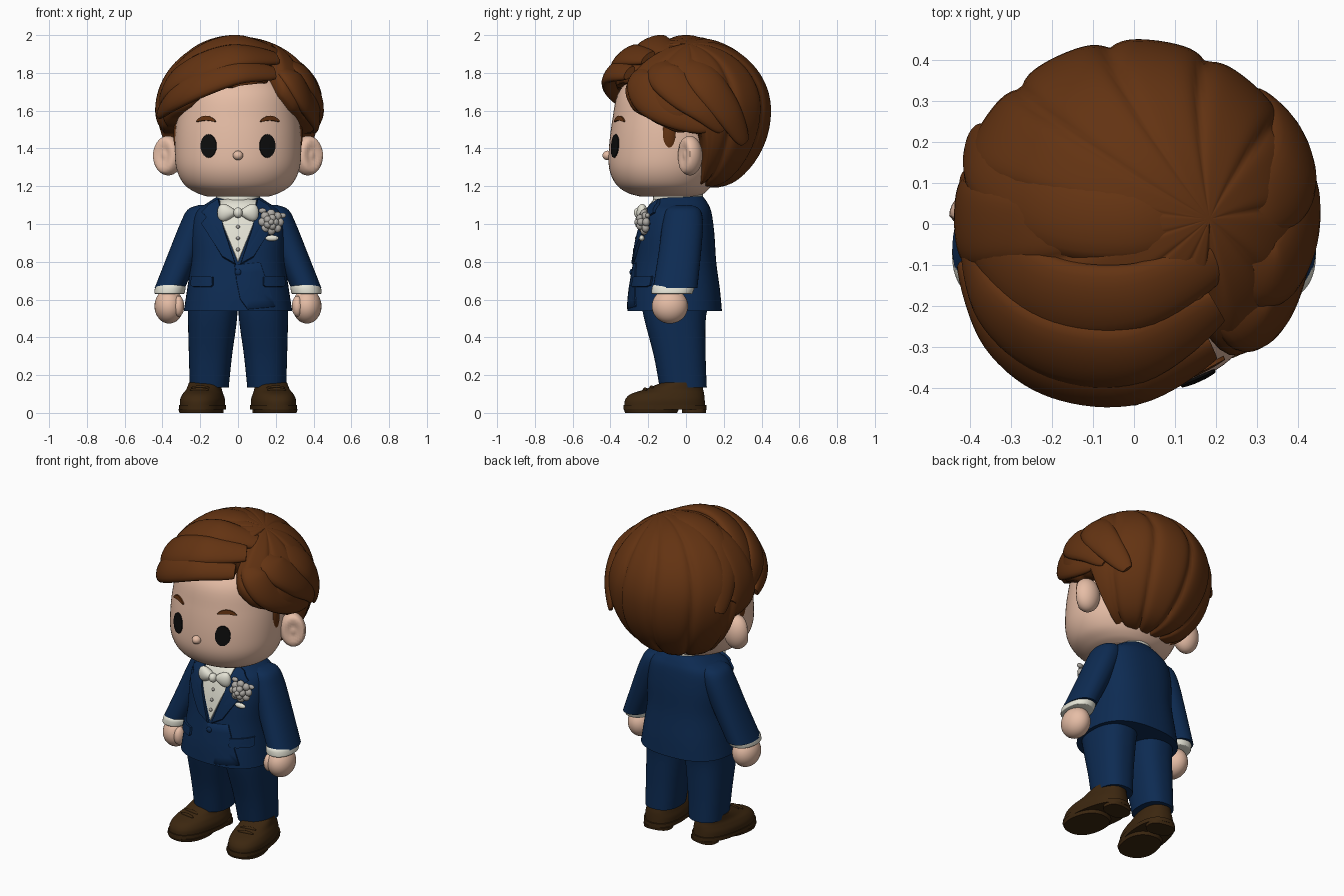
import bpy, bmesh, math
from mathutils import Vector
from mathutils.bvhtree import BVHTree

if "Cube" in bpy.data.objects:
    bpy.data.objects.remove(bpy.data.objects["Cube"])

def material(name, r, g, b):
    m = bpy.data.materials.new(name)
    m.diffuse_color = (r, g, b, 1)
    m.use_nodes = True
    m.node_tree.nodes["Principled BSDF"].inputs["Base Color"].default_value = m.diffuse_color
    return m

HAIR = material("chestnut hair", .125, .033, .006)
SKIN = material("skin", .79, .51, .38)
NAVY = material("navy cloth", .004, .024, .085)
IVORY = material("ivory cloth", .78, .77, .67)
BLACK = material("black", .004, .004, .004)
LEATHER = material("brown leather", .045, .02, .005)
SILVER = material("silver", .42, .40, .37)

def finish(name, bm, mat, angle=50, face_front=False):
    bmesh.ops.remove_doubles(bm, verts=bm.verts, dist=1e-5)
    bmesh.ops.recalc_face_normals(bm, faces=bm.faces)
    bm.normal_update()
    if face_front and sum(f.normal.y for f in bm.faces) > 0:
        bmesh.ops.reverse_faces(bm, faces=bm.faces)
    me = bpy.data.meshes.new(name)
    bm.to_mesh(me)
    bm.free()
    me.materials.append(mat)
    me.shade_smooth()
    me.set_sharp_from_angle(angle=math.radians(angle))
    ob = bpy.data.objects.new(name, me)
    bpy.context.collection.objects.link(ob)
    return ob

def spline(pts, k=6):
    pts = [Vector(p) for p in pts]
    out = []
    for i in range(len(pts) - 1):
        a, b, c, d = (pts[max(0, min(len(pts) - 1, i + o))] for o in (-1, 0, 1, 2))
        for j in range(k):
            t = j / k
            out.append(.5 * (2 * b + (c - a) * t + (2 * a - 5 * b + 4 * c - d) * t * t
                             + (3 * b - a - 3 * c + d) * t ** 3))
    return out + [pts[-1]]

def skin_rings(bm, rings, cap=True):
    vs = [[bm.verts.new(p) for p in r] for r in rings]
    n = len(vs[0])
    for a, b in zip(vs, vs[1:]):
        for i in range(n):
            bm.faces.new((a[i], a[(i + 1) % n], b[(i + 1) % n], b[i]))
    if cap:
        bm.faces.new(vs[0])
        bm.faces.new(vs[-1])

def loft(name, rows, mat, e=2.2, n=56, k=6, sx=1):
    """Horizontal superellipse sections: z, centre x, half x, front y, back y."""
    rings = []
    for z, cx, rx, yf, yb in spline(rows, k):
        ring = []
        for i in range(n):
            c, s = math.cos(math.tau * i / n), math.sin(math.tau * i / n)
            ring.append((sx * cx + rx * math.copysign(abs(c) ** (2 / e), c),
                         (yf + yb) / 2 + (yb - yf) / 2 * math.copysign(abs(s) ** (2 / e), s), z))
        rings.append(ring)
    bm = bmesh.new()
    skin_rings(bm, rings)
    return finish(name, bm, mat)

def blob(name, loc, rad, mat, f=None):
    bm = bmesh.new()
    bmesh.ops.create_uvsphere(bm, u_segments=32, v_segments=18, radius=1)
    for v in bm.verts:
        p = f(v.co.copy()) if f else v.co
        v.co = [l + r * q for l, r, q in zip(loc, rad, p)]
    return finish(name, bm, mat)

def lock(name, pts, w, th, mat=HAIR, centre=(0, 0, 1.5)):
    """Flattened tapering strand that lies on the head."""
    path = spline(pts, 8)
    rings = []
    for i, p in enumerate(path):
        t = i / (len(path) - 1)
        tan = (path[min(i + 1, len(path) - 1)] - path[max(i - 1, 0)]).normalized()
        nor = p - Vector(centre)
        nor = (nor - tan * nor.dot(tan)).normalized()
        side = tan.cross(nor)
        s = math.sin(math.pi * (.1 + .86 * t)) ** .6
        rings.append([p + side * w * s * math.cos(a) + nor * th * s * math.sin(a)
                      for a in (math.tau * q / 18 for q in range(18))])
    bm = bmesh.new()
    skin_rings(bm, rings)
    return finish(name, bm, mat)

def tree_of(ob):
    return BVHTree.FromPolygons([v.co for v in ob.data.vertices], [p.vertices for p in ob.data.polygons])

def patch(name, tree, outline, mat, lift):
    """Thin plate with outline (x, z), wrapped onto the front of a surface."""
    pts = [Vector(p) for p in outline]
    mid = sum(pts, Vector((0, 0))) / len(pts)
    edge = [a.lerp(b, j / 5) for a, b in zip(pts, pts[1:] + pts[:1]) for j in range(5)]
    rings = []
    for s, off in ((.001, lift), (.3, lift), (.6, lift), (.95, lift), (1, -.004)):
        ring = []
        for q in edge:
            x, z = mid.lerp(q, s)
            p, nrm = tree.ray_cast((x, -1, z), (0, 1, 0))[:2]
            if p is None:
                p, nrm = tree.find_nearest((x, -.3, z))[:2]
            ring.append(p + nrm * (off if nrm.y < 0 else -off))
        rings.append(ring)
    bm = bmesh.new()
    skin_rings(bm, rings, cap=False)
    return finish(name, bm, mat, 60, True)

def oval(x, z, rx, rz, bend=0):
    return [(x + rx * math.cos(a), z + rz * math.sin(a) - bend * math.cos(a) ** 2)
            for a in (math.tau * i / 20 for i in range(20))]

# Head
head = loft("head", [(1.145, 0, .16, -.24, .06), (1.165, 0, .22, -.31, .1), (1.21, 0, .285, -.37, .14),
                     (1.29, 0, .325, -.406, .18), (1.4, 0, .335, -.408, .2), (1.55, 0, .325, -.39, .2),
                     (1.7, 0, .29, -.355, .17), (1.8, 0, .2, -.25, .1), (1.83, 0, .1, -.15, 0)], SKIN, 2.1, 72)
face = tree_of(head)
blob("nose", (0, -.415, 1.363), (.027, .027, .025), SKIN)

# Hair cap: columns run from an off-centre crown down to a hairline set by azimuth (0 = front)
LINE = [(-180, 1.17), (-108, 1.18), (-101, 1.47), (-75, 1.5), (-60, 1.56), (-40, 1.62), (-25, 1.7), (0, 1.74),
        (22, 1.77), (28, 1.82), (33, 1.7), (45, 1.6), (65, 1.53), (80, 1.48), (101, 1.47), (108, 1.18), (180, 1.17)]
def hairline(a):
    for (a0, z0), (a1, z1) in zip(LINE, LINE[1:]):
        if a <= a1:
            return z0 + (z1 - z0) * (a - a0) / (a1 - a0)
    return 1.17
N, ROWS = 180, 32
rings = [[] for _ in range(ROWS + 2)]
for i in range(N):
    deg = -180 + 360 * i / N
    a, zmin = math.radians(deg), hairline(deg)
    h = zmin - 1.6
    tmax = math.acos(max(-1, min(1, h / (.385 if h > 0 else .45))))
    for j in range(ROWS + 2):
        t = min(1, j / ROWS)
        th = tmax * t
        rho = math.sin(th)
        shift = .42 * (1 - rho) if th < math.pi / 2 else 0
        u, v = rho * math.sin(a) + shift, -rho * math.cos(a)
        up = math.sqrt(max(0, 1 - u * u - v * v))
        z = .385 * up if th < math.pi / 2 else .45 * math.cos(th)
        crease = (1 - abs(math.sin(5.5 * a + .5 * th))) ** 3
        m = 1.02 - .045 * crease * min(1, th) - .07 * math.exp(-((deg - 28) / 5) ** 2) * min(1, 2 * th)
        m -= .07 * max(0, (t - .86) / .14) ** 2
        k = m if j <= ROWS else m * .72
        rings[j].append((.43 * u * k, .012 + .43 * v * k, 1.6 + z * m))
bm = bmesh.new()
skin_rings(bm, rings)
finish("hair_cap", bm, HAIR, 70)

# Swept fringe and side locks either side of the parting
for i, (pts, w) in enumerate([
    ([(.19, -.30, 1.80), (0, -.385, 1.805), (-.2, -.365, 1.74), (-.34, -.27, 1.66), (-.42, -.10, 1.58)], .085),
    ([(.2, -.2, 1.88), (0, -.315, 1.89), (-.2, -.30, 1.83), (-.35, -.19, 1.74), (-.41, -.02, 1.63)], .1),
    ([(.2, -.09, 1.91), (0, -.18, 1.955), (-.2, -.17, 1.89), (-.35, -.05, 1.76), (-.41, .12, 1.6)], .1),
    ([(.19, .03, 1.91), (0, 0, 1.965), (-.2, .03, 1.91), (-.35, .13, 1.75), (-.39, .22, 1.56)], .1),
    ([(.23, -.2, 1.82), (.29, -.24, 1.76), (.35, -.19, 1.66), (.40, -.04, 1.57), (.40, .12, 1.51)], .09),
    ([(.22, -.09, 1.87), (.33, -.12, 1.80), (.39, -.03, 1.71), (.41, .1, 1.61), (.38, .2, 1.5)], .1),
    ([(.22, .04, 1.88), (.32, .05, 1.82), (.38, .13, 1.72), (.37, .23, 1.58), (.31, .31, 1.43)], .1),
]):
    lock(f"hair_lock_{i + 1}", pts, w, .04)

# Suit jacket and shirt
jacket = loft("jacket", [(1.145, 0, .11, -.15, .09), (1.11, 0, .165, -.18, .115), (1.06, 0, .23, -.215, .135),
                         (.95, 0, .25, -.25, .15), (.8, 0, .25, -.275, .16), (.65, 0, .27, -.3, .18),
                         (.54, 0, .287, -.31, .19)], NAVY, 2.5, 72)
chest = tree_of(jacket)
loft("shirt_collar", [(1.08, 0, .11, -.16, .08), (1.13, 0, .118, -.175, .09), (1.17, 0, .11, -.165, .09)], IVORY)
patch("shirt_front", chest, [(-.1, 1.13), (0, 1.135), (.1, 1.13), (.085, 1), (0, .79), (-.085, 1)], IVORY, .006)
for z in (.985, .925, .865):
    p = chest.ray_cast((0, -1, z), (0, 1, 0))[0]
    blob("shirt_stud", (0, p.y - .008, z), (.01, .008, .01), SILVER)
p = chest.ray_cast((0, -1, .745), (0, 1, 0))[0]
blob("jacket_button", (0, p.y - .004, .745), (.017, .01, .017), NAVY)
patch("jacket_overlap", chest, [(-.02, .785), (.12, .8), (.2, .56), (.05, .545), (.01, .6), (-.01, .7)], NAVY, .005)
blob("bow_knot", (0, -.25, 1.06), (.024, .026, .028), IVORY)

for s in (-1, 1):
    side = "left" if s > 0 else "right"
    # Face details
    patch(f"{side}_eye", face, oval(s * .155, 1.413, .043, .064), BLACK, .006)
    patch(f"{side}_eyebrow", face, oval(s * .167, 1.56, .052, .013, .018), HAIR, .009)
    dent = Vector((.55 * s, -.83, .05)).normalized()
    blob(f"{side}_ear", (s * .37, .02, 1.362), (.08, .068, .105), SKIN,
         lambda p: p * (1 - .45 * min(1, max(0, (p.dot(dent) - .62) / .25))))
    blob(f"{side}_sideburn", (s * .318, -.09, 1.47), (.024, .04, .09), HAIR)
    # Lapel, pocket flap and bow wing
    patch(f"{side}_lapel", chest, [(s * x, z) for x, z in (
        (.1, 1.13), (.15, 1.1), (.19, 1.06), (.16, 1.04), (.19, 1.0), (.08, .82), (.01, .78), (.075, .98))], NAVY, .014)
    patch(f"{side}_pocket_flap", chest, [(s * x, z) for x, z in (
        (.13, .72), (.24, .725), (.245, .675), (.235, .667), (.14, .665), (.13, .675))], NAVY, .012)
    blob(f"{side}_bow_wing", (s * .058, -.232, 1.06), (.052, .03, .052), IVORY,
         lambda p: Vector((p.x, p.y, p.z * (.8 + .4 * s * p.x))))
    # Arm, cuff and hand
    loft(f"{side}_sleeve", [(1.1, .18, .03, -.06, .03), (1.075, .195, .072, -.105, .075), (1.0, .222, .085, -.125, .09),
                            (.85, .282, .085, -.145, .08), (.66, .362, .08, -.175, .06)], NAVY, sx=s)
    loft(f"{side}_cuff", [(.68, .355, .07, -.17, .04), (.665, .358, .08, -.18, .045), (.635, .363, .08, -.182, .035),
                          (.63, .363, .072, -.175, .03)], IVORY, sx=s)
    blob(f"{side}_hand", (s * .365, -.085, .565), (.077, .096, .092), SKIN)
    blob(f"{side}_thumb", (s * .315, -.135, .565), (.03, .04, .055), SKIN)
    # Trouser leg
    loft(f"{side}_trouser_leg", [(.6, .135, .13, -.24, .13), (.5, .135, .13, -.222, .105), (.3, .146, .114, -.17, .104),
                                 (.135, .152, .103, -.14, .11)], NAVY, 2.4, sx=s)
    # Shoe, built straight and then turned outwards
    parts = [loft(f"{side}_shoe_upper", [(.035, 0, .113, -.22, .21), (.07, 0, .113, -.215, .208), (.1, 0, .102, -.185, .205),
                                         (.125, 0, .09, -.11, .2), (.16, 0, .085, -.02, .195)], LEATHER, 2.3),
             loft(f"{side}_shoe_sole", [(.018, 0, .117, -.225, .218), (.042, 0, .117, -.225, .218)], LEATHER, 2.4, k=1),
             loft(f"{side}_shoe_tread", [(0, 0, .108, -.215, .06), (.02, 0, .114, -.223, .07)], LEATHER, 2.3, k=1),
             loft(f"{side}_shoe_heel", [(0, 0, .085, .09, .212), (.02, 0, .085, .09, .216)], LEATHER, 2.6, k=1)]
    for y, z in ((-.11, .122), (-.075, .133)):
        parts.append(blob(f"{side}_shoe_lace", (0, y, z), (.05, .01, .012), LEATHER))
    for ob in parts:
        ob.rotation_euler.z = s * .16
        ob.location = (s * .187, -.108, 0)

# Buttonhole flower: two rings of petals, heart, leaves and ribbon
fx, fy, fz = .175, -.222, 1.01
for count, r, size, dy in ((8, .045, .023, 0), (5, .022, .02, -.022)):
    for i in range(count):
        a = math.tau * i / count
        blob("flower_petal", (fx + r * math.cos(a), fy + dy + .25 * r * math.cos(a), fz + r * math.sin(a)),
             (size, .02, size), SILVER)
blob("flower_heart", (fx, fy - .036, fz), (.016, .016, .016), SILVER)
for dx, dz in ((-.055, -.05), (.06, .035), (-.045, .06)):
    blob("flower_leaf", (fx + dx, fy + .012 * (1 + dx * 10), fz + dz), (.02, .012, .014), SILVER)
blob("flower_ribbon", (fx + .005, fy - .012, .925), (.035, .014, .016), IVORY)
